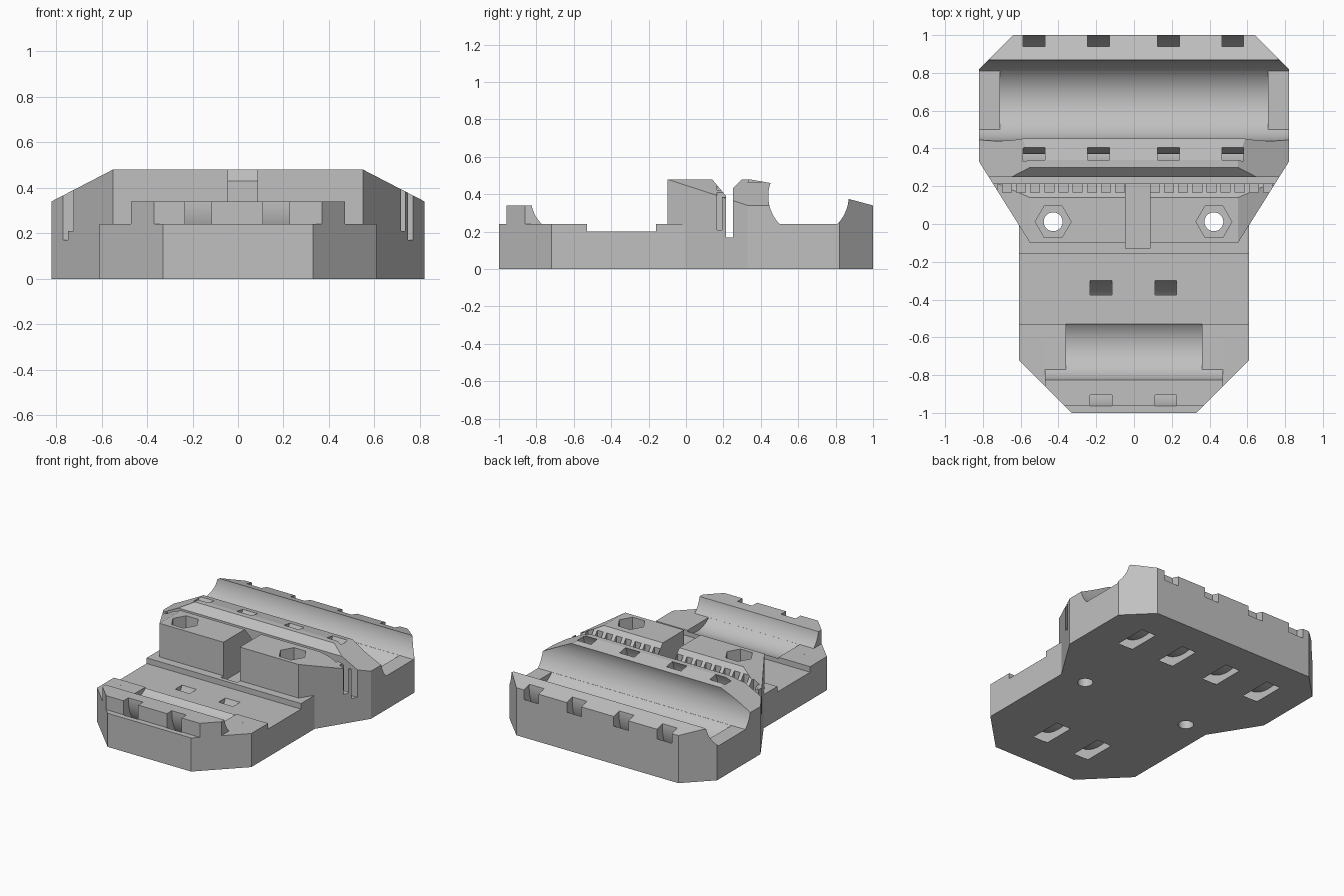
import bpy
import bmesh
from math import sin, cos, radians, degrees, atan2

cube = bpy.data.objects.get("Cube")
if cube:
    bpy.data.objects.remove(cube)

grey = bpy.data.materials.new("plain grey")
grey.use_nodes = True
COLOUR = (0.53, 0.53, 0.53, 1)
grey.diffuse_color = COLOUR
grey.node_tree.nodes["Principled BSDF"].inputs["Base Color"].default_value = COLOUR

# Maps a flat point plus a depth to space, by extrusion axis
PLACE = {"x": lambda p, d: (d, p[0], p[1]),
         "y": lambda p, d: (p[0], d, p[1]),
         "z": lambda p, d: (p[0], p[1], d)}


def solids(name, specs):
    """One object holding separate prisms, each (axis, points, low, high)."""
    bm = bmesh.new()
    for axis, pts, low, high in specs:
        a = [bm.verts.new(PLACE[axis](p, low)) for p in pts]
        b = [bm.verts.new(PLACE[axis](p, high)) for p in pts]
        bm.faces.new(a)
        bm.faces.new(b[::-1])
        for i in range(len(a)):
            j = (i + 1) % len(a)
            bm.faces.new((a[j], a[i], b[i], b[j]))
    bmesh.ops.recalc_face_normals(bm, faces=bm.faces)
    mesh = bpy.data.meshes.new(name)
    bm.to_mesh(mesh)
    bm.free()
    mesh.materials.append(grey)
    obj = bpy.data.objects.new(name, mesh)
    bpy.context.collection.objects.link(obj)
    return obj


def box(x0, x1, y0, y1, z0, z1):
    return ("z", [(x0, y0), (x1, y0), (x1, y1), (x0, y1)], z0, z1)


def arc(cy, cz, r, a0, a1):
    n = max(2, round(abs(a1 - a0) / 4))
    angles = [radians(a0 + (a1 - a0) * i / n) for i in range(n + 1)]
    return [(cy + r * cos(a), cz + r * sin(a)) for a in angles]


def angle_at(cy, cz, y, z):
    return degrees(atan2(z - cz, y - cy)) % 360


def mirrored(pts):
    return [(-x, y) for x, y in pts]


def carve(target, name, specs, operation="DIFFERENCE"):
    cutter = solids(name, specs)
    cutter.hide_render = True
    mod = target.modifiers.new(name, "BOOLEAN")
    mod.operation = operation
    mod.solver = "EXACT"
    mod.object = cutter
    bpy.context.view_layer.objects.active = target
    bpy.ops.object.modifier_apply(modifier=mod.name)
    bpy.data.objects.remove(cutter)


# Groove centres and radii in the side plane
BACK = (0.655, 0.39, 0.215)
FRONT = (-0.645, 0.374, 0.183)
LEDGE = 0.24


def groove_arc(groove, start, end):
    cy, cz, r = groove
    return arc(cy, cz, r, angle_at(cy, cz, *start), angle_at(cy, cz, *end))


# Side profile swept across the full width
profile = [(-1, 0), (-1, LEDGE), (-0.96, LEDGE), (-0.96, 0.34)]
profile += groove_arc(FRONT, (-0.825, 0.34), (-0.77, LEDGE))
profile += [(-0.53, LEDGE), (-0.53, 0.2), (-0.16, 0.2), (-0.16, LEDGE),
            (-0.1, LEDGE), (-0.1, 0.48), (0.14, 0.48), (0.215, 0.39),
            (0.215, 0.17), (0.25, 0.17), (0.25, 0.43), (0.3, 0.48), (0.34, 0.48)]
profile += groove_arc(BACK, (0.452, 0.46), (0.5, LEDGE))
profile += groove_arc(BACK, (0.81, LEDGE), (0.87, 0.375))
profile += [(1, 0.34), (1, 0)]
body = solids("mounting_base", [("x", profile, -0.9, 0.9)])

# Plan outline
half = [(0.33, -1), (0.61, -0.72), (0.61, -0.005), (0.82, 0.33), (0.82, 0.82), (0.64, 1)]
outline = half + mirrored(half)[::-1]
carve(body, "plan_outline", [("z", outline, 0, 0.6)], "INTERSECT")

# Sloped shoulders, tapered front corners of the raised block, front ridge ends
shoulder = [(0.45, 0.532), (0.95, 0.273), (0.95, 0.6), (0.45, 0.6)]
corner = [(0.487, -0.2), (0.7, -0.2), (0.7, -0.005), (0.61, -0.005)]
for name, axis, pts, low, high in (("shoulder", "y", shoulder, -0.3, 1.1),
                                   ("block_corner", "z", corner, LEDGE, 0.7)):
    carve(body, name, [(axis, p, low, high) for p in (pts, mirrored(pts))])
carve(body, "ridge_ends", [box(s * 0.47, s * 0.8, -1.1, -0.6, LEDGE, 0.6) for s in (-1, 1)])

# Deep middle parts of both round grooves
for name, groove, width in (("back_groove", BACK, 0.71), ("front_groove", FRONT, 0.36)):
    cy, cz, r = groove
    span = (r * r - (cz - LEDGE) ** 2) ** 0.5
    bed = groove_arc(groove, (cy - span, LEDGE), (cy + span, LEDGE))
    bed += [(cy + span * 0.9, 0.3), (cy - span * 0.9, 0.3)]
    carve(body, name, [("x", bed, -width, width)])

# Curved strap channels that wrap under the grooves
for name, cy, inner, centres in (("back_straps", 0.655, 0.285, (-0.53, -0.187, 0.183, 0.523)),
                                 ("front_straps", -0.625, 0.28, (-0.175, 0.168))):
    ring = arc(cy, 0.33, 0.35, 145, 395) + arc(cy, 0.33, inner, 395, 145)
    carve(body, name, [("x", ring, x - 0.058, x + 0.058) for x in centres])

# Centre channel through the raised block
carve(body, "centre_channel", [box(-0.045, 0.085, -0.13, 0.23, 0.2, 0.7)])

# Row of tooth gaps along the narrow slot
gaps = [-0.073 - 0.075 * i for i in range(10)] + [0.11 + 0.075 * i for i in range(9)]
carve(body, "tooth_gaps", [box(x - 0.024, x + 0.024, 0.167, 0.23, 0.21, 0.6) for x in gaps])

# Nut pockets and bolt holes
for name, radius, sides, low, high in (("nut_pockets", 0.095, 6, 0.25, 0.7),
                                       ("bolt_holes", 0.05, 32, -0.1, 0.4)):
    turns = [radians(360 * i / sides) for i in range(sides)]
    carve(body, name, [("z", [(x + radius * cos(t), 0.012 + radius * sin(t)) for t in turns], low, high)
                       for x in (-0.428, 0.423)])

# Smooth the round surfaces and keep every edge crisp
bpy.ops.object.select_all(action="DESELECT")
body.select_set(True)
bpy.context.view_layer.objects.active = body
bpy.ops.object.shade_smooth_by_angle(angle=radians(9))
